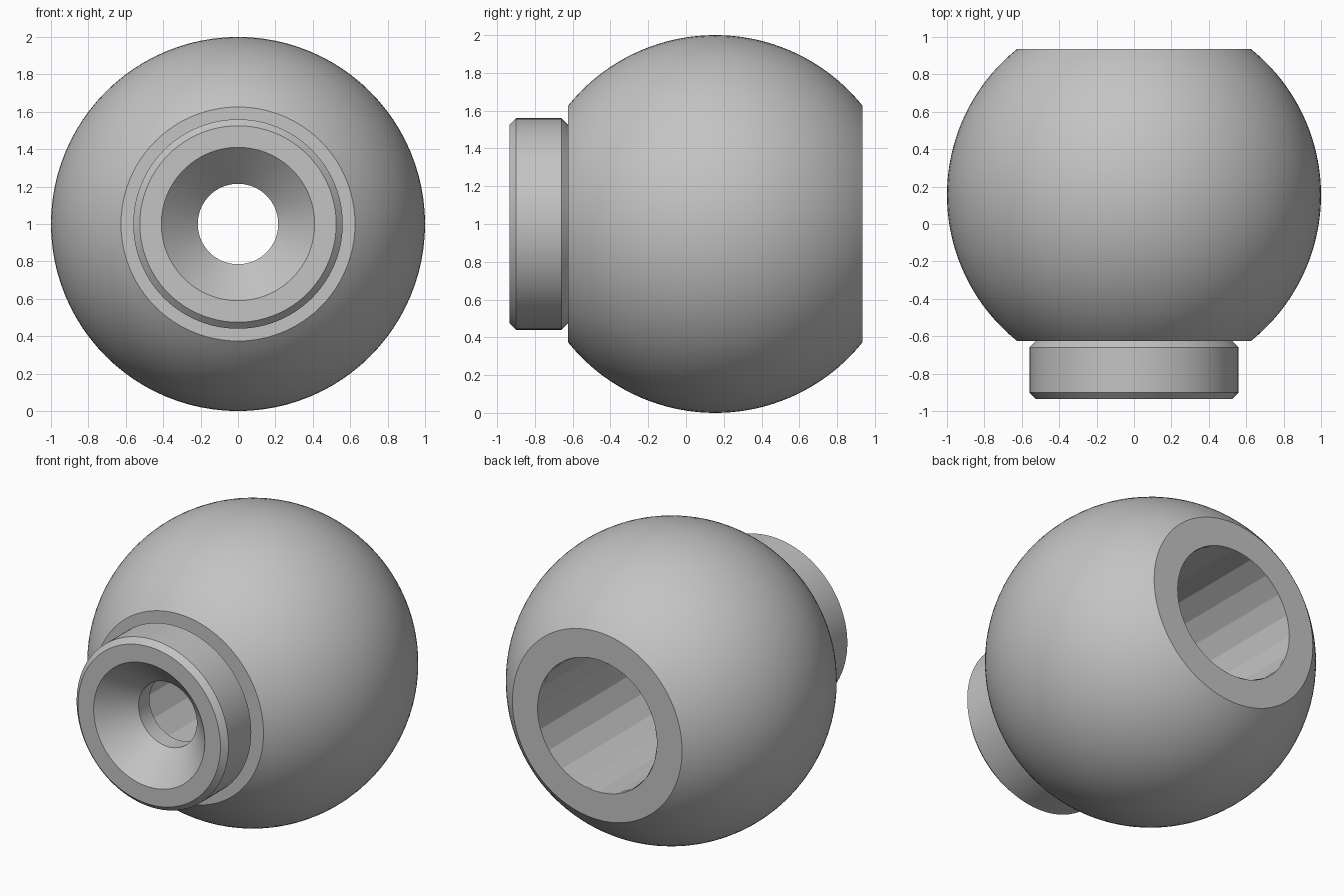
import bpy, bmesh, math
from mathutils import Vector, Matrix

if "Cube" in bpy.data.objects:
    bpy.data.objects.remove(bpy.data.objects["Cube"])

grey = bpy.data.materials.new("plain grey")
grey.use_nodes = True
grey.diffuse_color = (0.55, 0.55, 0.55, 1)
grey.node_tree.nodes["Principled BSDF"].inputs["Base Color"].default_value = grey.diffuse_color

AXIS_Z = 1.0       # height of the turning axis
BALL_Y = 0.155     # ball centre along the axis
FLAT = 0.78        # distance from ball centre to each flat
FRONT, BACK = BALL_Y - FLAT, BALL_Y + FLAT
BORE = 0.44


def lathe(name, profile, sides, closed=True, smooth=True):
    """Turn a (radius, y) profile around the horizontal y axis."""
    bm = bmesh.new()
    verts = [bm.verts.new((r, y, 0)) for r, y in profile]
    pairs = list(zip(verts, verts[1:]))
    if closed:
        pairs.append((verts[-1], verts[0]))
    edges = [bm.edges.new(p) for p in pairs]
    bmesh.ops.spin(bm, geom=verts + edges, cent=(0, 0, 0), axis=(0, 1, 0),
                   angle=math.tau, steps=sides, use_merge=True)
    bmesh.ops.remove_doubles(bm, verts=bm.verts, dist=1e-5)
    bmesh.ops.recalc_face_normals(bm, faces=bm.faces)
    if not closed:
        # an open strip is only seen from inside, so face it to the axis
        for f in bm.faces:
            c = f.calc_center_median()
            if f.normal.dot(Vector((c.x, 0, c.z))) > 0:
                f.normal_flip()
    bmesh.ops.transform(bm, matrix=Matrix.Translation((0, 0, AXIS_Z)), verts=bm.verts)
    mesh = bpy.data.meshes.new(name)
    bm.to_mesh(mesh)
    bm.free()
    mesh.materials.append(grey)
    obj = bpy.data.objects.new(name, mesh)
    bpy.context.collection.objects.link(obj)
    if smooth:
        bpy.ops.object.select_all(action="DESELECT")
        obj.select_set(True)
        bpy.context.view_layer.objects.active = obj
        bpy.ops.object.shade_smooth_by_angle(angle=math.radians(30))
    return obj


# Ball with two flats and a wide bore
limit = math.asin(FLAT)
arc = [-limit + 2 * limit * i / 40 for i in range(41)]
ball = [(math.cos(a), BALL_Y + math.sin(a)) for a in arc]
lathe("ball_knob", ball + [(BORE, BACK), (BORE, FRONT)], 96)

# Chamfered collar with a countersunk through hole
collar = [(0.215, -0.74), (0.41, -0.935), (0.525, -0.935), (0.56, -0.90),
          (0.56, -0.66), (0.525, FRONT), (0.215, FRONT)]
lathe("countersunk_collar", collar, 96)

# Faceted lining of the bore
lathe("bore_lining", [(BORE, FRONT + 0.002), (BORE, BACK - 0.005)], 20,
      closed=False, smooth=False)
